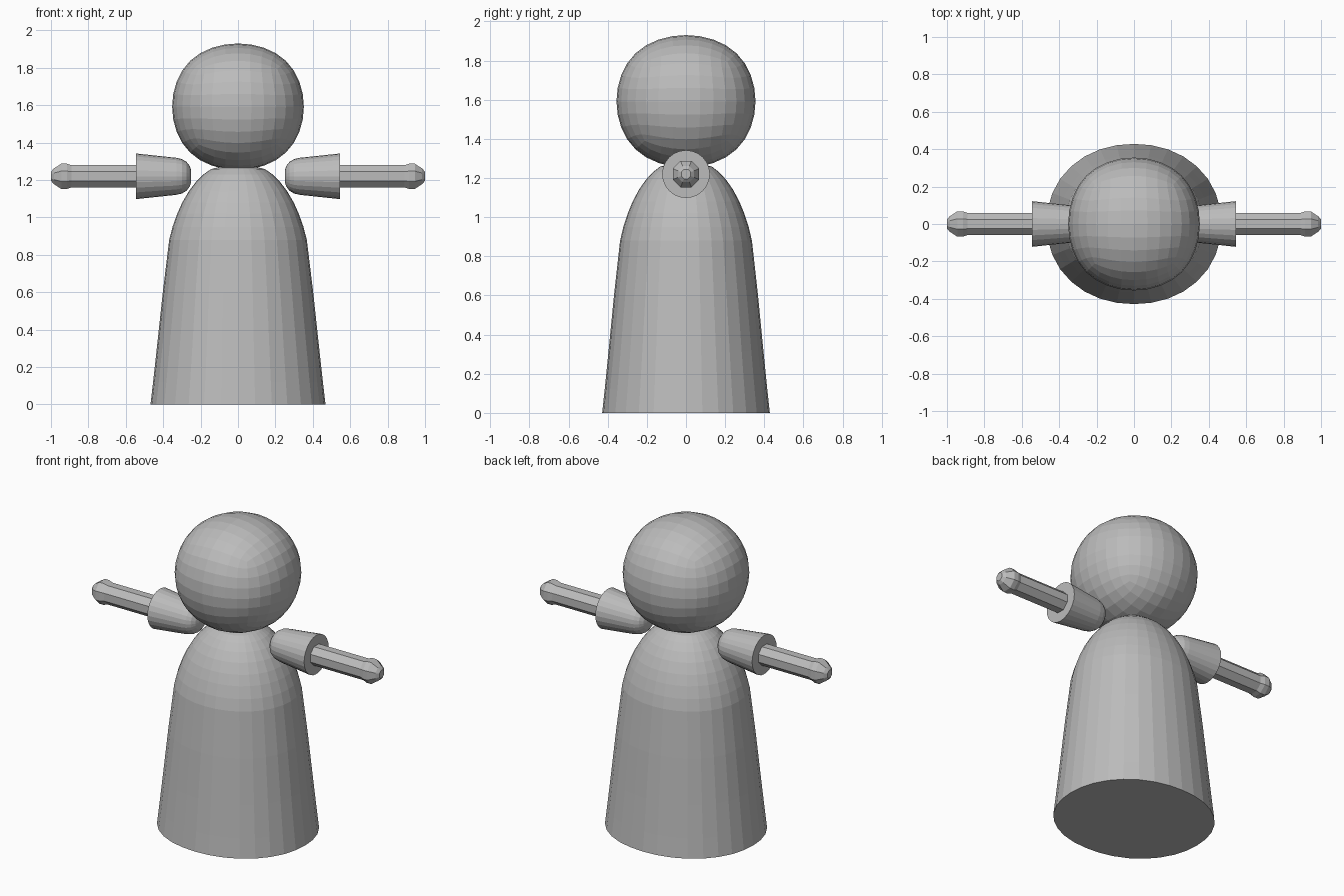
import bpy, bmesh, math
from mathutils import Vector

if "Cube" in bpy.data.objects:
    bpy.data.objects.remove(bpy.data.objects["Cube"])

grey = bpy.data.materials.new("plain grey")
grey.diffuse_color = (0.5, 0.5, 0.5, 1)
grey.use_nodes = True
grey.node_tree.nodes["Principled BSDF"].inputs["Base Color"].default_value = grey.diffuse_color


def finish(bm, name):
    bmesh.ops.recalc_face_normals(bm, faces=bm.faces[:])
    mesh = bpy.data.meshes.new(name)
    bm.to_mesh(mesh)
    bm.free()
    ob = bpy.data.objects.new(name, mesh)
    bpy.context.collection.objects.link(ob)
    mesh.materials.append(grey)
    return ob


def loft(name, profile, sides, place, turn=0.0, power=2.0):
    """Skin rings of (position, radius); place(pos, u, v) gives the point."""
    bm = bmesh.new()
    rings = []
    for pos, r in profile:
        ring = []
        for i in range(sides):
            a = 2 * math.pi * (i + turn) / sides
            c, s = math.cos(a), math.sin(a)
            k = r / (abs(c) ** power + abs(s) ** power) ** (1 / power)
            ring.append(bm.verts.new(place(pos, c * k, s * k)))
        rings.append(ring)
    for lo, hi in zip(rings, rings[1:]):
        for i in range(sides):
            j = (i + 1) % sides
            bm.faces.new((lo[i], lo[j], hi[j], hi[i]))
    bm.faces.new(rings[0])
    bm.faces.new(rings[-1])
    return finish(bm, name)


# Bell-shaped body, slightly flatter front to back
loft("body", [(0, .468), (.12, .454), (.32, .432), (.6, .402), (.88, .368),
              (.95, .35), (1.02, .325), (1.08, .298), (1.14, .263),
              (1.19, .225), (1.23, .185), (1.258, .145), (1.272, .09)],
     32, lambda p, u, v: Vector((u, v * .915, p)), power=2.1)

# Head: a subdivided cube
bm = bmesh.new()
bmesh.ops.create_cube(bm, size=2)
limit = .839  # how far the subdivided face centre shrinks
for v in bm.verts:
    v.co = Vector((v.co.x * .352, v.co.y * .355, v.co.z * .338)) / limit
head = finish(bm, "head")
head.location.z = 1.592
sub = head.modifiers.new("round", 'SUBSURF')
sub.levels = sub.render_levels = 3


# Arms lie along x and are mirrored
def along_x(p, u, v):
    return Vector((p, u, 1.22 + v))


sleeve = loft("sleeves", [(.25, .03), (.258, .055), (.275, .077), (.3, .092),
                          (.33, .099), (.545, .122)], 24, along_x)
hand = loft("hands", [(.5, .064), (.89, .064), (.915, .073), (.945, .073),
                      (.985, .045), (1.0, .026)], 8, along_x, turn=.5)
for ob in (sleeve, hand):
    ob.modifiers.new("mirror", 'MIRROR').use_mirror_merge = False
